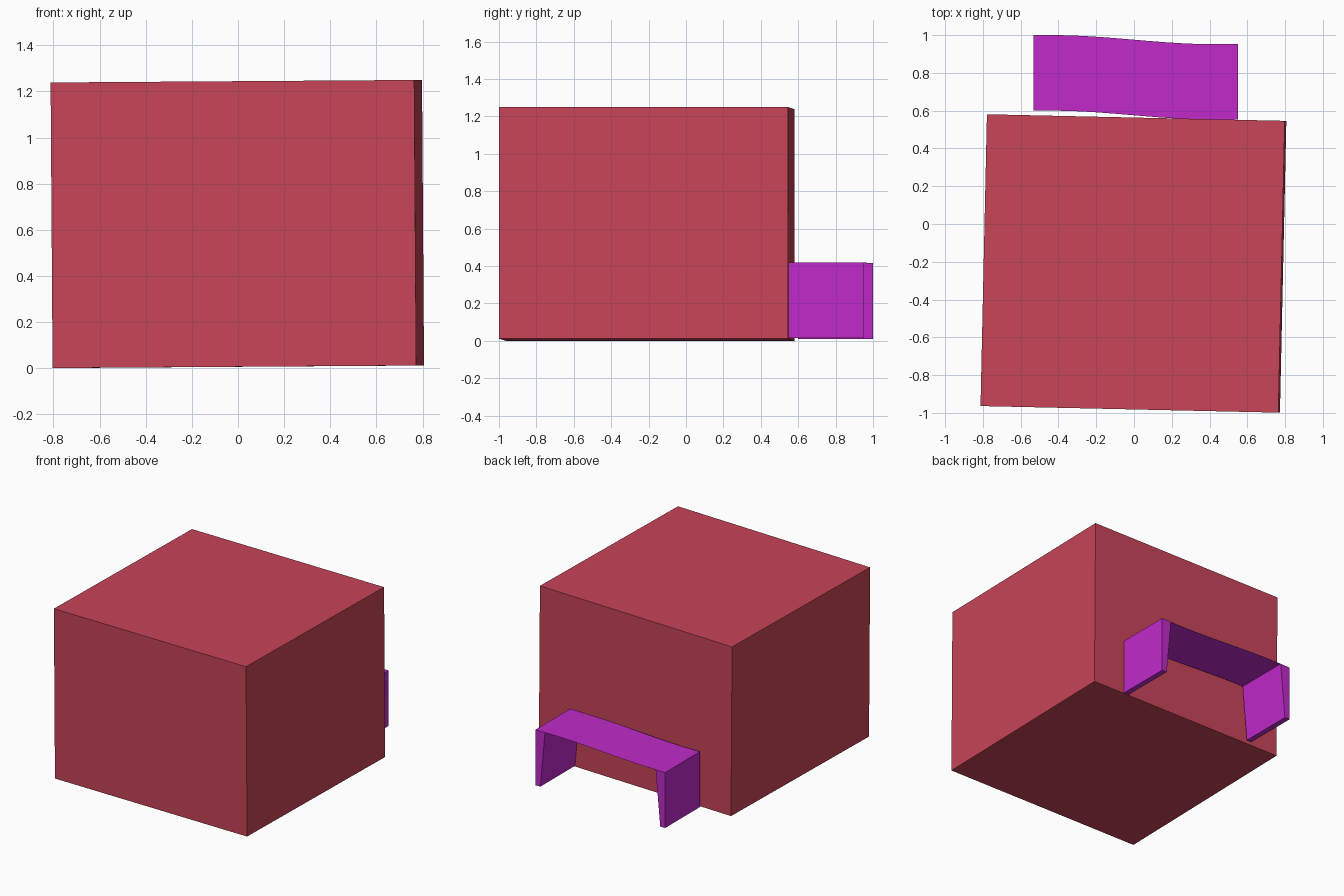
import bpy, bmesh

if "Cube" in bpy.data.objects:
    bpy.data.objects.remove(bpy.data.objects["Cube"])


def material(name, rgb):
    m = bpy.data.materials.new(name)
    m.diffuse_color = (*rgb, 1)
    m.use_nodes = True
    m.node_tree.nodes["Principled BSDF"].inputs["Base Color"].default_value = m.diffuse_color
    return m


# Main block, very slightly turned and tilted
bpy.ops.mesh.primitive_cube_add(size=1, location=(-0.003, -0.209, 0.625),
                                rotation=(0, -0.007, -0.022))
block = bpy.context.object
block.name = "block"
block.scale = (1.577, 1.545, 1.238)
block.data.materials.append(material("red", (0.578, 0.058, 0.098)))

# Low bench behind the block: thin S-curved top on two tapered legs
X0, X1, DEPTH = -0.532, 0.55, 0.40
LEG_TOP, LEG_FOOT, SEGMENTS = 0.077, 0.04, 16


def back_y(x):
    t = min(max((x + 0.43) / 0.85, 0), 1)
    return 1.0 - 0.048 * t * t * (3 - 2 * t)


def tilt(x):
    return 0.005 * (x - X0) / (X1 - X0)


bm = bmesh.new()


def pair(x, z):
    y = back_y(x)
    return [bm.verts.new((x, yy, z + tilt(x))) for yy in (y - DEPTH, y)]


def strip(a, b):
    bm.faces.new((a[0], b[0], b[1], a[1]))


# Curved top sheet
inner0, inner1 = X0 + LEG_TOP, X1 - LEG_TOP
xs = [X0] + [inner0 + (inner1 - inner0) * i / SEGMENTS for i in range(SEGMENTS + 1)] + [X1]
top = [pair(x, 0.415) for x in xs]
for a, b in zip(top, top[1:]):
    strip(a, b)

# Tapered legs: straight outside, sloping inside
for outer, inner, x, s in ((top[0], top[1], X0, 1), (top[-1], top[-2], X1, -1)):
    foot_out, foot_in = pair(x, 0.01), pair(x + s * LEG_FOOT, 0.01)
    strip(outer, foot_out)
    strip(foot_out, foot_in)
    strip(foot_in, inner)
    for k in (0, 1):
        bm.faces.new((outer[k], foot_out[k], foot_in[k], inner[k]))

bmesh.ops.recalc_face_normals(bm, faces=bm.faces)
mesh = bpy.data.meshes.new("bench")
bm.to_mesh(mesh)
bm.free()
bench = bpy.data.objects.new("bench", mesh)
bpy.context.collection.objects.link(bench)
mesh.materials.append(material("purple", (0.533, 0.023, 0.591)))
